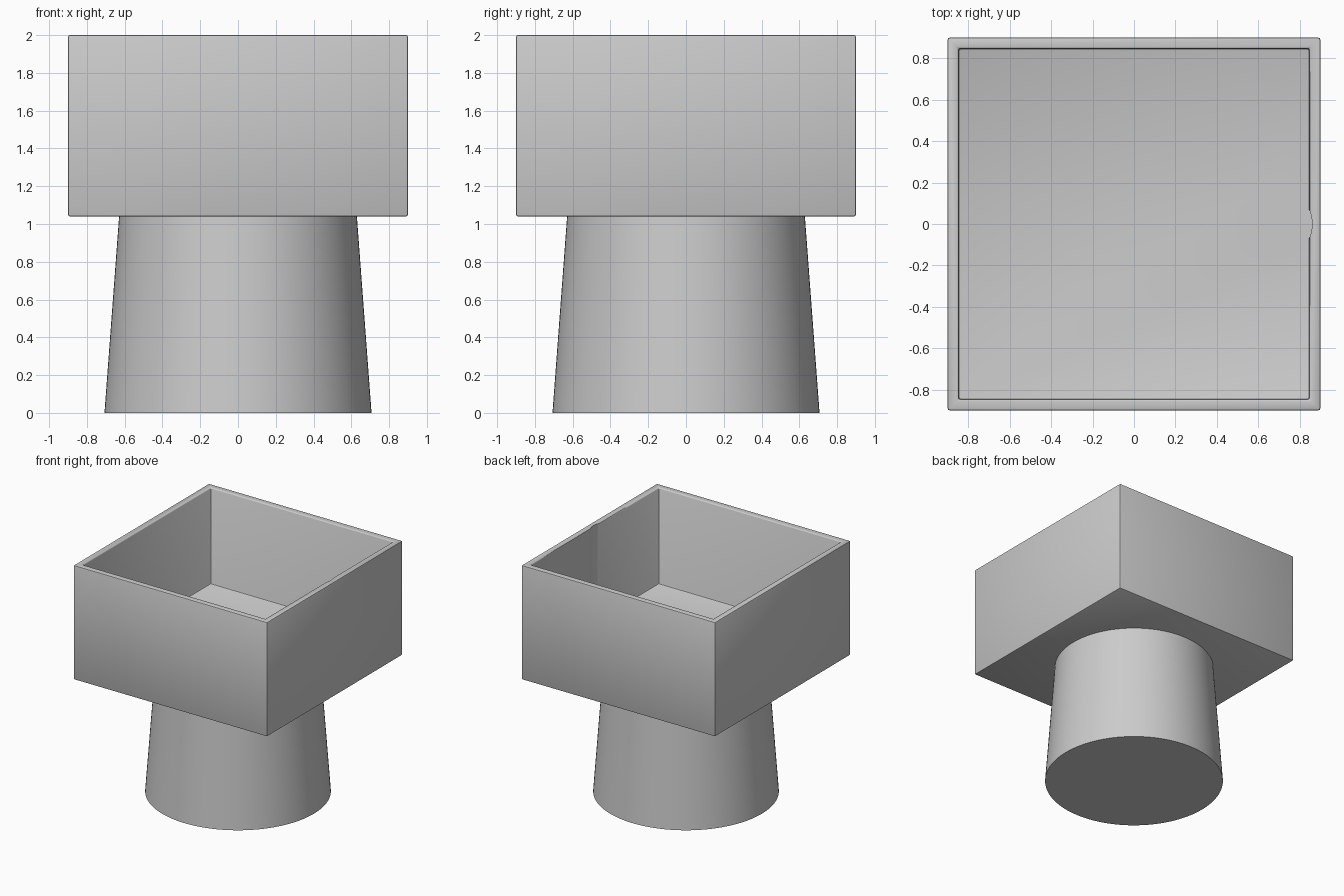
import bpy
import bmesh
import math
from mathutils import Matrix

cube = bpy.data.objects.get("Cube")
if cube:
    bpy.data.objects.remove(cube, do_unlink=True)

grey = bpy.data.materials.new("plain_grey")
grey.use_nodes = True
COLOUR = (0.6, 0.6, 0.6, 1)
grey.diffuse_color = COLOUR
grey.node_tree.nodes["Principled BSDF"].inputs["Base Color"].default_value = COLOUR

BASE, TOP, FLOOR = 1.04, 2.0, 1.19
WIDTH, WALL = 1.8, 0.075


def make_object(name, bm):
    mesh = bpy.data.meshes.new(name)
    bm.to_mesh(mesh)
    bm.free()
    obj = bpy.data.objects.new(name, mesh)
    bpy.context.collection.objects.link(obj)
    mesh.materials.append(grey)
    return obj


def make_cone(name, r_low, r_high, z_low, z_high, x=0, sides=128):
    bm = bmesh.new()
    bmesh.ops.create_cone(bm, cap_ends=True, segments=sides, radius1=r_low,
                          radius2=r_high, depth=z_high - z_low,
                          matrix=Matrix.Translation((x, 0, (z_low + z_high) / 2)))
    return make_object(name, bm)


def smooth(obj):
    bpy.ops.object.select_all(action="DESELECT")
    obj.select_set(True)
    bpy.context.view_layer.objects.active = obj
    bpy.ops.object.shade_smooth_by_angle(angle=math.radians(35))


# Tapered round pedestal
smooth(make_cone("pedestal", 0.707, 0.628, 0, BASE + 0.02))

# Open square box: inset the top face and sink it to the floor
bm = bmesh.new()
bmesh.ops.create_cube(bm, size=1, matrix=Matrix.Translation((0, 0, (BASE + TOP) / 2))
                      @ Matrix.Diagonal((WIDTH, WIDTH, TOP - BASE, 1)))
top = max(bm.faces, key=lambda f: f.calc_center_median().z)
bmesh.ops.inset_region(bm, faces=[top], thickness=WALL)
sunk = bmesh.ops.extrude_discrete_faces(bm, faces=[top])["faces"][0]
for v in sunk.verts:
    v.co.z = FLOOR
bmesh.ops.recalc_face_normals(bm, faces=bm.faces)
# Soften only the true corners, not the flat rim seams
edges = [e for e in bm.edges if e.calc_face_angle(0) > 1]
bmesh.ops.bevel(bm, geom=edges, offset=0.01, segments=2, profile=0.5, affect="EDGES")
box = make_object("square_box", bm)

# Upright rounded groove in the left inner wall
cutter = make_cone("groove_cutter", 0.175, 0.175, FLOOR, TOP + 0.1, x=0.685, sides=64)
cutter.hide_render = True
cut = box.modifiers.new("groove", "BOOLEAN")
cut.operation = "DIFFERENCE"
cut.solver = "EXACT"
cut.object = cutter
bpy.context.view_layer.objects.active = box
bpy.ops.object.modifier_apply(modifier=cut.name)
bpy.data.objects.remove(cutter, do_unlink=True)
smooth(box)
